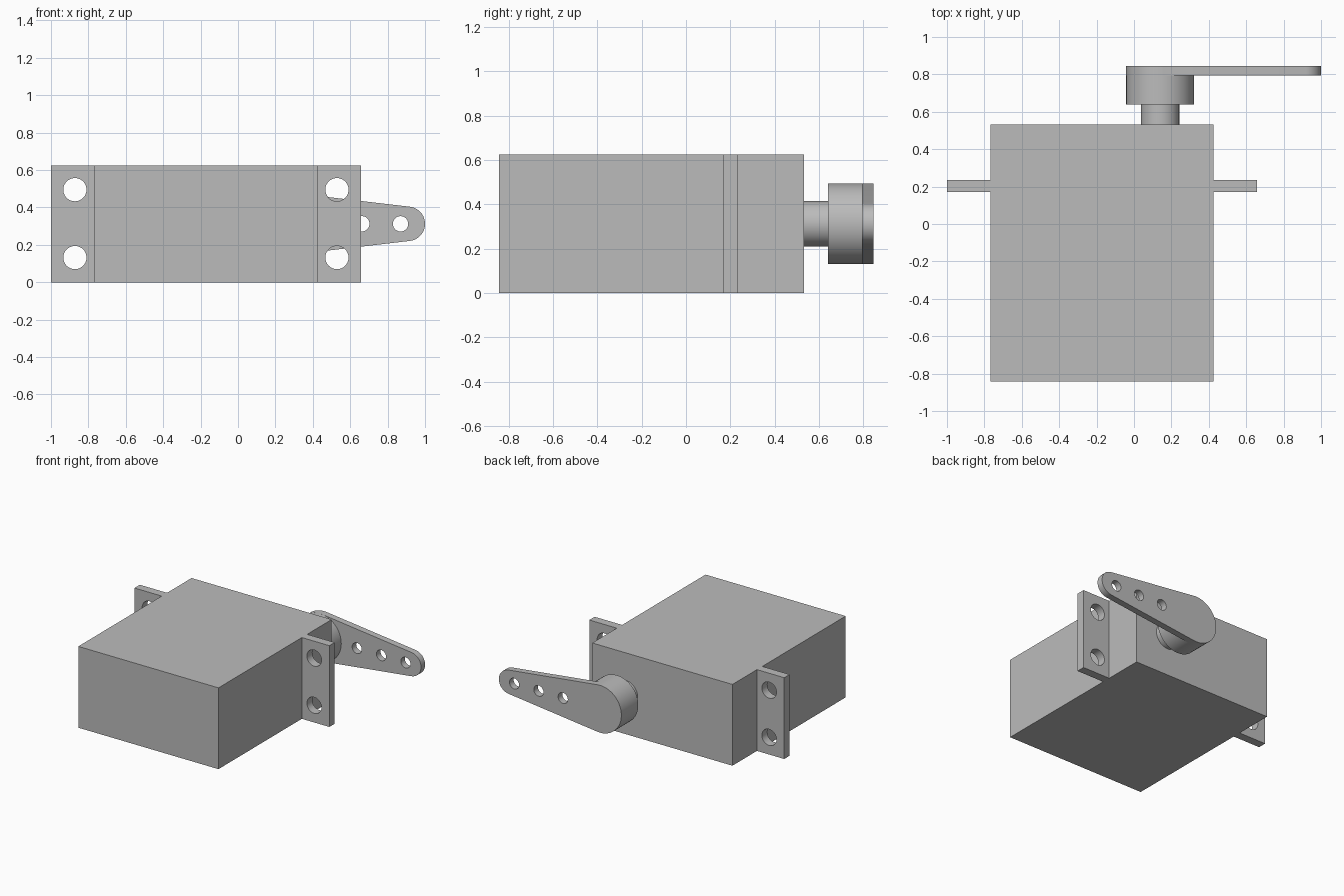
import bpy
from math import acos, cos, sin, pi, radians

cube = bpy.data.objects.get("Cube")
if cube:
    bpy.data.objects.remove(cube, do_unlink=True)

grey = bpy.data.materials.new("plain grey")
grey.use_nodes = True
COLOUR = (0.5, 0.5, 0.5, 1)
grey.diffuse_color = COLOUR
grey.node_tree.nodes["Principled BSDF"].inputs["Base Color"].default_value = COLOUR


def arc(x, z, r, start=0, end=2 * pi, steps=48):
    return [(x + r * cos(start + (end - start) * i / steps),
             z + r * sin(start + (end - start) * i / steps)) for i in range(steps)]


def rect(x0, x1, z0, z1):
    return [(x0, z0), (x1, z0), (x1, z1), (x0, z1)]


def plate(name, loops, y0, y1):
    """Extrude an x-z outline (first loop) with holes (other loops) from y0 to y1."""
    curve = bpy.data.curves.new(name, 'CURVE')
    curve.dimensions = '2D'
    curve.fill_mode = 'BOTH'
    curve.extrude = (y1 - y0) / 2
    for loop in loops:
        spline = curve.splines.new('POLY')
        spline.points.add(len(loop) - 1)
        for point, (x, z) in zip(spline.points, loop):
            point.co = (x, z, 0, 1)
        spline.use_cyclic_u = True
    ob = bpy.data.objects.new(name, curve)
    bpy.context.collection.objects.link(ob)
    ob.location.y = (y0 + y1) / 2
    ob.rotation_euler.x = pi / 2
    curve.materials.append(grey)
    bpy.ops.object.select_all(action='DESELECT')
    ob.select_set(True)
    bpy.context.view_layer.objects.active = ob
    bpy.ops.object.convert(target='MESH')
    # Weld the caps to the sides
    bpy.ops.object.mode_set(mode='EDIT')
    bpy.ops.mesh.select_all(action='SELECT')
    bpy.ops.mesh.remove_doubles(threshold=0.0001)
    bpy.ops.mesh.normals_make_consistent(inside=False)
    bpy.ops.object.mode_set(mode='OBJECT')
    bpy.ops.object.shade_smooth_by_angle(angle=radians(30))
    return bpy.context.object


HEIGHT = 0.625
LEFT, RIGHT = 0.424, -0.768
AXIS_X, AXIS_Z = 0.14, HEIGHT / 2

# Motor case
plate("case", [rect(RIGHT, LEFT, 0, HEIGHT)], -0.843, 0.533)

# Mounting ears, each with two screw holes
for name, x0, x1, hole_x in (("right_ear", -1, RIGHT, -0.872), ("left_ear", LEFT, 0.658, 0.529)):
    holes = [arc(hole_x, z, 0.062) for z in (0.132, 0.495)]
    plate(name, [rect(x0, x1, 0, HEIGHT)] + holes, 0.17, 0.235)

# Output shaft and hub
plate("shaft", [arc(AXIS_X, AXIS_Z, 0.102)], 0.533, 0.64)
plate("hub", [arc(AXIS_X, AXIS_Z, 0.182)], 0.64, 0.795)

# Tapered arm: two arcs joined by tangent lines, with three holes
TIP_X, TIP_R, HUB_R = 0.908, 0.092, 0.182
t = acos((HUB_R - TIP_R) / (TIP_X - AXIS_X))
outline = arc(AXIS_X, AXIS_Z, HUB_R, t, 2 * pi - t) + [
    (AXIS_X + HUB_R * cos(t), AXIS_Z - HUB_R * sin(t))]
outline += arc(TIP_X, AXIS_Z, TIP_R, -t, t, 24) + [
    (TIP_X + TIP_R * cos(t), AXIS_Z + TIP_R * sin(t))]
arm_holes = [arc(x, AXIS_Z, 0.041) for x in (0.455, 0.662, 0.869)]
plate("arm", [outline] + arm_holes, 0.795, 0.845)
